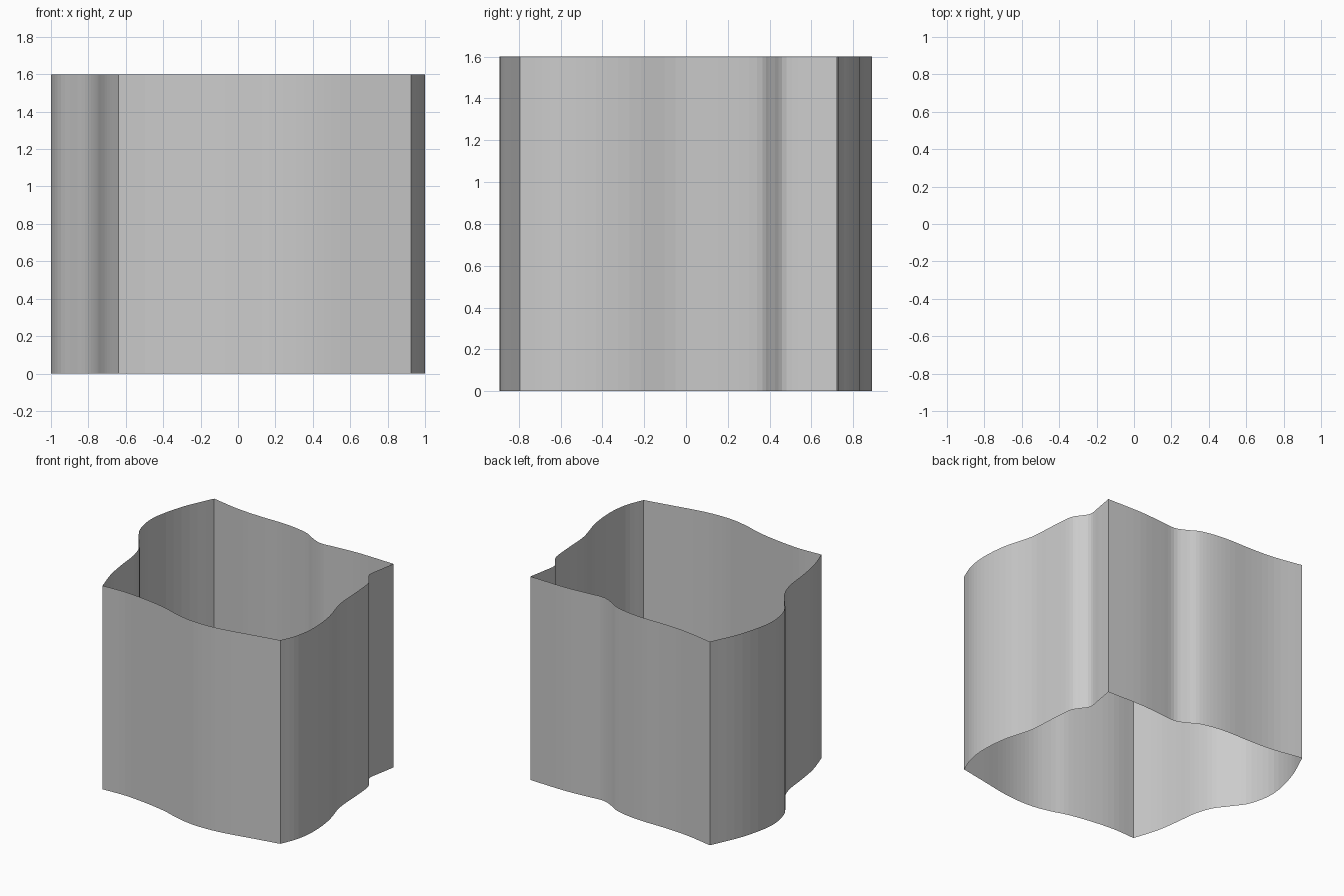
import bpy
import bmesh
from mathutils import Vector

if "Cube" in bpy.data.objects:
    bpy.data.objects.remove(bpy.data.objects["Cube"])

HEIGHT = 1.6
STEPS = 4  # facets between two profile points

# Plan profiles of the four wavy walls, counter-clockwise, corner to corner
FRONT = [(-.64, -.768), (-.45, -.762), (-.25, -.782), (-.07, -.815), (.06, -.855),
         (.2, -.885), (.35, -.89), (.5, -.875), (.7, -.837), (.925, -.795)]
RIGHT = [(.925, -.795), (.98, -.65), (1.0, -.48), (.98, -.27), (.92, -.05),
         (.905, .15), (.888, .34), (.85, .41), (.808, .48), (.825, .6), (.846, .722)]
BACK = [(.846, .722), (.55, .73), (.35, .718), (.22, .71), (.13, .745), (.05, .79),
        (-.06, .818), (-.2, .832), (-.4, .834), (-.6, .848), (-.83, .89)]
LEFT = [(-.83, .89), (-.94, .64), (-1.0, .37), (-.965, .16), (-.88, .03), (-.80, -.08),
        (-.752, -.22), (-.73, -.4), (-.70, -.58), (-.64, -.768)]


def smooth_path(points):
    """Catmull-Rom curve through the points, without the last one."""
    p = [Vector(q) for q in points]
    p = [2 * p[0] - p[1]] + p + [2 * p[-1] - p[-2]]
    path = []
    for i in range(1, len(p) - 2):
        a, b, c, d = p[i - 1:i + 3]
        for k in range(STEPS):
            t = k / STEPS
            path.append(0.5 * (2 * b + (c - a) * t + (2 * a - 5 * b + 4 * c - d) * t * t
                               + (3 * b - a - 3 * c + d) * t ** 3))
    return path


# Open-ended tube: one thin wall around the outline
outline = [v for wall in (FRONT, RIGHT, BACK, LEFT) for v in smooth_path(wall)]
bm = bmesh.new()
low = [bm.verts.new((v.x, v.y, 0)) for v in outline]
high = [bm.verts.new((v.x, v.y, HEIGHT)) for v in outline]
n = len(outline)
for i in range(n):
    j = (i + 1) % n
    bm.faces.new((low[i], low[j], high[j], high[i]))

mesh = bpy.data.meshes.new("wavy_wall")
bm.to_mesh(mesh)
bm.free()
wall = bpy.data.objects.new("wavy_wall", mesh)
bpy.context.collection.objects.link(wall)
